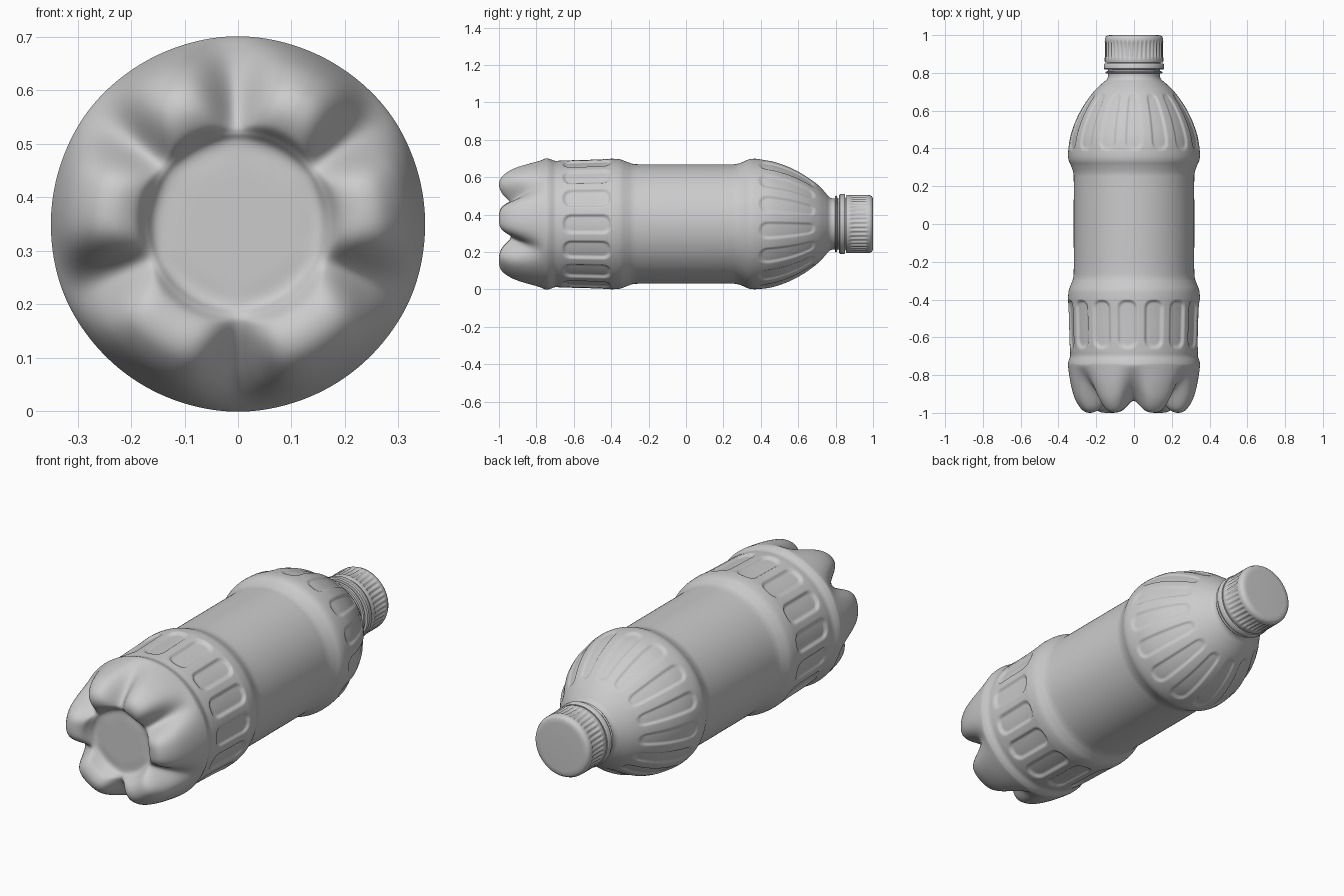
import bpy, bmesh
from math import sin, cos, pi, radians, hypot, exp

if "Cube" in bpy.data.objects:
    bpy.data.objects.remove(bpy.data.objects["Cube"])

AXIS_Z = 0.35


def spline(pts, steps):
    """Catmull-Rom samples through (radius, y) points."""
    out = []
    for i in range(len(pts) - 1):
        p0, p1 = pts[max(i - 1, 0)], pts[i]
        p2, p3 = pts[i + 1], pts[min(i + 2, len(pts) - 1)]
        for k in range(steps):
            t = k / steps
            out.append(tuple(
                0.5 * (2 * b + (c - a) * t + (2 * a - 5 * b + 4 * c - d) * t * t
                       + (3 * b - a - 3 * c + d) * t ** 3)
                for a, b, c, d in zip(p0, p1, p2, p3)))
    return out + [pts[-1]]


def lathe(name, rows, segs, shape, angle):
    """Rings around the y axis; shape(row, angle) returns (radius, y)."""
    bm = bmesh.new()
    rings = []
    for i in range(rows):
        ring = []
        for j in range(segs):
            a = 2 * pi * j / segs
            r, y = shape(i, a)
            ring.append(bm.verts.new((r * cos(a), y, AXIS_Z + r * sin(a))))
        rings.append(ring)
    for lo, hi in zip(rings, rings[1:]):
        for j in range(segs):
            k = (j + 1) % segs
            bm.faces.new((lo[j], lo[k], hi[k], hi[j]))
    bmesh.ops.remove_doubles(bm, verts=bm.verts, dist=1e-5)
    bmesh.ops.recalc_face_normals(bm, faces=bm.faces)
    mesh = bpy.data.meshes.new(name)
    bm.to_mesh(mesh)
    bm.free()
    ob = bpy.data.objects.new(name, mesh)
    bpy.context.collection.objects.link(ob)
    bpy.ops.object.select_all(action='DESELECT')
    ob.select_set(True)
    bpy.context.view_layer.objects.active = ob
    bpy.ops.object.shade_smooth_by_angle(angle=radians(angle))
    return ob


def smooth(t):
    t = min(max(t, 0), 1)
    return t * t * (3 - 2 * t)


def panel(u, v, hw, hh, corner):
    """Signed distance to a rounded rectangle, negative inside."""
    qx, qy = abs(u) - hw + corner, abs(v) - hh + corner
    return hypot(max(qx, 0), max(qy, 0)) + min(max(qx, qy), 0) - corner


def wrap(a, count):
    """Angle from the centre of the nearest of count equal sectors."""
    s = 2 * pi / count
    return (a + s / 2) % s - s / 2


# Bottle: foot and valley profiles share the wall above the base
foot = [(0, -.925), (.10, -.925), (.15, -.925), (.172, -.95), (.195, -.985),
        (.235, -1.0), (.275, -.985), (.312, -.93), (.335, -.85)]
valley = [(0, -.925), (.10, -.925), (.15, -.925), (.17, -.935), (.185, -.935),
          (.21, -.92), (.245, -.89), (.285, -.85), (.32, -.805)]
wall = [(.349, -.755), (.348, -.73), (.338, -.70), (.339, -.67), (.341, -.62),
        (.343, -.55), (.345, -.48), (.348, -.42), (.349, -.39), (.345, -.35),
        (.332, -.315), (.322, -.285), (.319, -.24), (.319, -.1), (.319, .1),
        (.319, .23), (.321, .27), (.332, .305), (.345, .335), (.349, .365),
        (.346, .41), (.338, .46), (.323, .51), (.303, .56), (.277, .61),
        (.245, .66), (.205, .71), (.168, .745), (.145, .765), (.137, .785),
        (.137, .82), (.13, .86), (0, .86)]
STEPS = 6
foot_rows = spline(foot + wall, STEPS)
valley_rows = spline(valley + wall, STEPS)
VALLEYS = [radians(d) for d in (37, 91, 142, 202, 270, 337)]


def bottle_shape(i, a):
    gap = min(abs((a - v + pi) % (2 * pi) - pi) for v in VALLEYS)
    w = exp(-(gap / 0.21) ** 2)
    (r1, y1), (r2, y2) = foot_rows[i], valley_rows[i]
    r, y = r1 + (r2 - r1) * w, y1 + (y2 - y1) * w
    # recessed grip panels in the lower band
    if -.69 < y < -.36:
        d = panel(wrap(a, 15) * .34, y + .53, .054, .13, .045)
        r -= .012 * smooth(-d / .016)
    # tapering flutes on the shoulder
    if .34 < y < .72:
        hw = .052 * min(1, r / .34) - .004
        d = panel(wrap(a + .1, 15) * r, y - .54, hw, .15, hw * .9)
        r -= .008 * smooth(-d / .014)
    return r, y


lathe("bottle_body", len(foot_rows), 360, bottle_shape, 50)

# Screw cap with fine vertical ribs
cap = [(.135, .855), (.153, .855), (.155, .862), (.155, .88), (.155, .885),
       (.155, .96), (.155, .968), (.154, .982), (.149, .993), (.138, .999),
       (.12, 1.0), (0, 1.0)]


def cap_shape(i, a):
    r, y = cap[i]
    if .88 < y < .965:
        r -= .005 * smooth(.5 + .9 * cos(a * 40))
    return r, y


lathe("screw_cap", len(cap), 320, cap_shape, 45)

# Tamper band and neck flange below the cap
band = [(.13, .818), (.155, .818), (.160, .823), (.160, .845), (.155, .851),
        (.13, .851)]
lathe("tamper_band", len(band), 96, lambda i, a: band[i], 40)
flange = [(.13, .795), (.148, .797), (.152, .802), (.148, .808), (.13, .81)]
lathe("neck_flange", len(flange), 96, lambda i, a: flange[i], 40)
